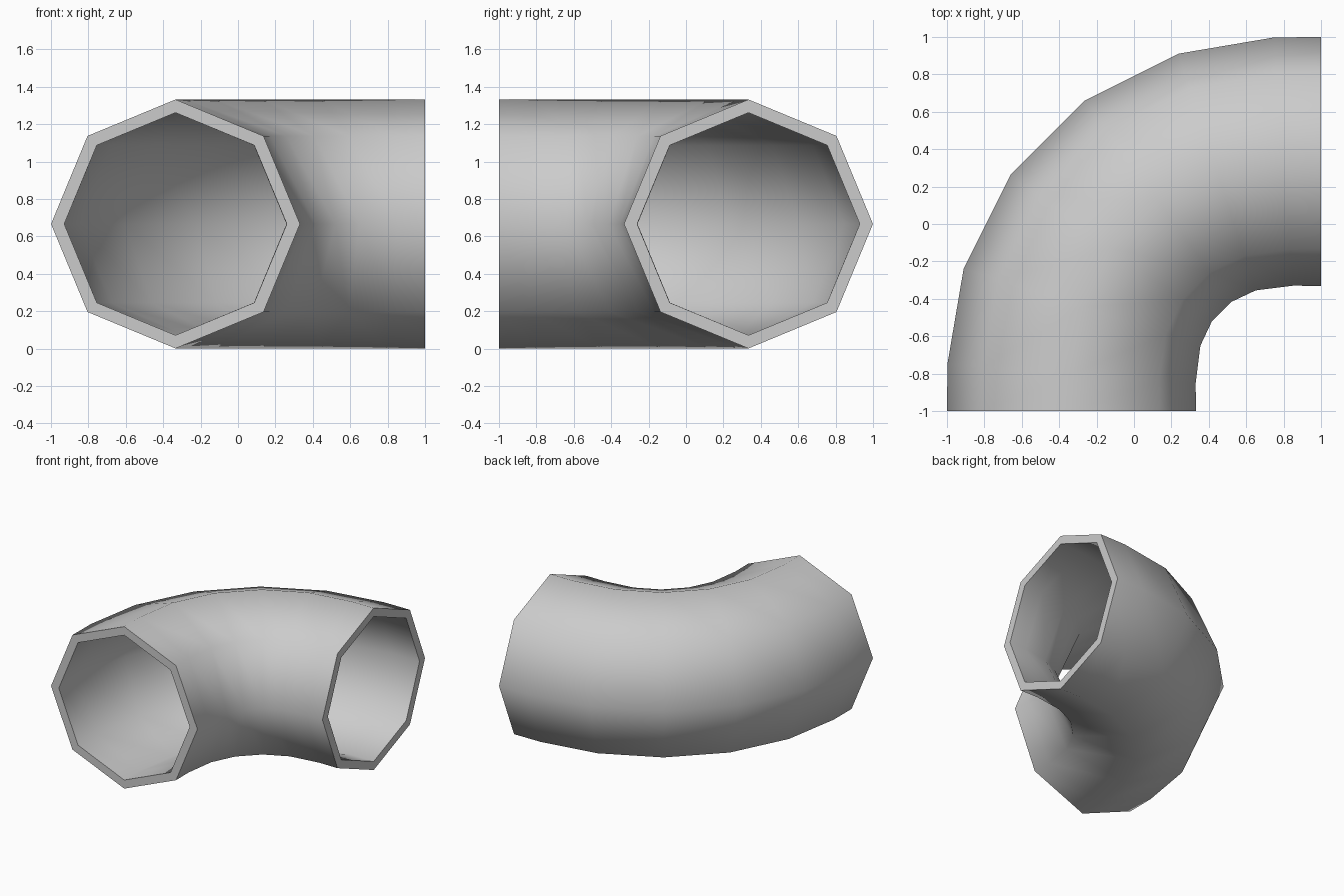
import bpy, bmesh, math

if "Cube" in bpy.data.objects:
    bpy.data.objects.remove(bpy.data.objects["Cube"])

R_OUT, R_IN, SIDES, Z = 0.6655, 0.595, 8, 0.6667

# Centreline stations of half the bend: x, y, turn angle; the rest is mirrored
half = [(-0.334, -1.0, 0), (-0.334, -0.80, 4.4), (-0.278, -0.445, 18), (-0.122, -0.129, 36)]
stations = half + [(-y, -x, 90 - a) for x, y, a in reversed(half)]

bm = bmesh.new()


def ring(x, y, angle, radius):
    """Octagonal cross-section, upright and turned with the bend."""
    a = math.radians(angle)
    verts = []
    for i in range(SIDES):
        t = 2 * math.pi * i / SIDES
        d = radius * math.cos(t)
        verts.append(bm.verts.new((x - d * math.cos(a), y + d * math.sin(a),
                                   Z + radius * math.sin(t))))
    return verts


def bridge(r1, r2):
    for i in range(SIDES):
        j = (i + 1) % SIDES
        bm.faces.new((r1[i], r1[j], r2[j], r2[i]))


# Outer wall, inner wall, and the closed loop through both rims
outer = [ring(*s, R_OUT) for s in stations]
inner = [ring(*s, R_IN) for s in stations]
loop = outer + inner[::-1]
for k, r in enumerate(loop):
    bridge(r, loop[(k + 1) % len(loop)])
bmesh.ops.recalc_face_normals(bm, faces=bm.faces)

mesh = bpy.data.meshes.new("pipe_elbow")
bm.to_mesh(mesh)
bm.free()
pipe = bpy.data.objects.new("pipe_elbow", mesh)
bpy.context.collection.objects.link(pipe)

# Smooth walls with crisp rims
bpy.context.view_layer.objects.active = pipe
pipe.select_set(True)
bpy.ops.object.shade_smooth_by_angle(angle=math.radians(60))
